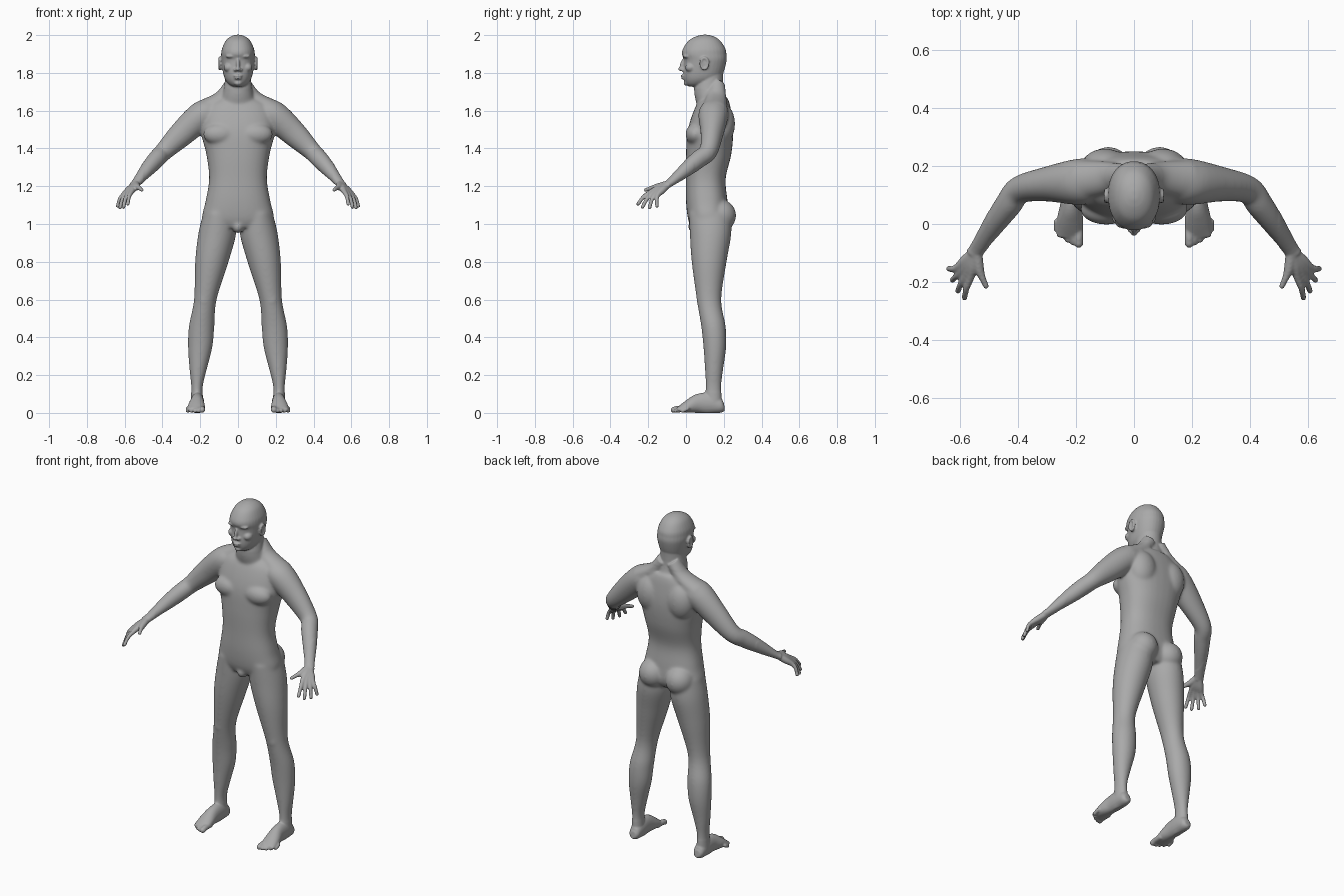
import bpy, bmesh, math
from mathutils import Vector, Matrix

if "Cube" in bpy.data.objects:
    bpy.data.objects.remove(bpy.data.objects["Cube"])

bm = bmesh.new()
BOTH, MIDDLE = (1, -1), (1,)


def resample(rows, steps=5):
    """Catmull-Rom interpolation of section rows."""
    smooth_rows = []
    last = len(rows) - 1
    for i in range(last):
        around = rows[max(i - 1, 0)], rows[i], rows[i + 1], rows[min(i + 2, last)]
        for k in range(steps):
            t = k / steps
            smooth_rows.append([
                b + t / 2 * (c - a + t * (2 * a - 5 * b + 4 * c - d + t * (3 * (b - c) + d - a)))
                for a, b, c, d in zip(*around)])
    return smooth_rows + [list(rows[-1])]


def loft(rows, sides=BOTH, upright=False, power=2, count=32):
    """Closed skin through rows of x, y, z, radius_u, radius_v."""
    rows = resample(rows)
    points = [Vector(row[:3]) for row in rows]
    for side in sides:
        rings = []
        for i, (centre, row) in enumerate(zip(points, rows)):
            u, v = Vector((1, 0, 0)), Vector((0, 1, 0))
            if not upright:
                along = points[min(i + 1, len(rows) - 1)] - points[max(i - 1, 0)]
                u = along.cross(Vector((0, 0, 1))).normalized()
                v = u.cross(along).normalized()
            ring = []
            for k in range(count):
                angle = math.tau * k / count
                c, s = math.cos(angle), math.sin(angle)
                co = centre + u * row[3] * math.copysign(abs(c) ** (2 / power), c)
                co += v * row[4] * math.copysign(abs(s) ** (2 / power), s)
                ring.append(bm.verts.new((co.x * side, co.y, co.z)))
            rings.append(ring)
        for low, high in zip(rings, rings[1:]):
            for k in range(count):
                n = (k + 1) % count
                bm.faces.new((low[k], low[n], high[n], high[k]))
        bm.faces.new(rings[0])
        bm.faces.new(rings[-1])


def column(rows, sides=BOTH, power=2):
    """Loft of level sections given as z, inside, outside, front, back."""
    sections = []
    for z, inside, outside, front, back in rows:
        sections.append(((inside + outside) / 2, (front + back) / 2, z,
                         (outside - inside) / 2, (back - front) / 2))
    loft(sections, sides, True, power)


def centred_column(rows, power):
    """Column on the middle line, given as z, half width, front, back."""
    column([(z, -half, half, front, back) for z, half, front, back in rows], MIDDLE, power)


def blob(centre, radii, sides=BOTH, tilt=0):
    """Ellipsoid, mirrored to both sides unless it lies on the middle line."""
    for side in sides:
        matrix = (Matrix.Diagonal((side, 1, 1, 1)) @ Matrix.Translation(centre)
                  @ Matrix.Rotation(tilt, 4, "X") @ Matrix.Diagonal((*radii, 1)))
        bmesh.ops.create_uvsphere(bm, u_segments=24, v_segments=16, radius=1, matrix=matrix)


def digit(path, radii):
    """Finger or toe with a rounded tip."""
    loft([(*point, radius, radius) for point, radius in zip(path, radii)], count=12)
    blob(path[-1], [radii[-1]] * 3)


# Torso
centred_column([(1.67, .1, .09, .22), (1.62, .17, .05, .235), (1.5, .197, .01, .25),
                (1.37, .168, 0, .24), (1.24, .153, 0, .21), (1.12, .172, 0, .22),
                (1.03, .19, .01, .225), (.98, .15, .03, .2)], 2.35)
chest_muscle = blob((.095, .05, 1.475), (.09, .053, .058))
shoulder_blade = blob((.1, .19, 1.53), (.085, .07, .11))
buttock = blob((.088, .18, 1.045), (.083, .086, .085))
groin = blob((0, .05, .985), (.03, .04, .035), MIDDLE)
# Sloping muscles from neck to shoulder
loft([(.03, .165, 1.74, .04, .04), (.09, .16, 1.665, .055, .04), (.19, .15, 1.6, .07, .055)])

# Legs
column([(1.06, .02, .183, .015, .235), (.95, .01, .21, .02, .24), (.8, .05, .227, .03, .215),
        (.6, .113, .233, .057, .187), (.46, .125, .26, .08, .21), (.35, .135, .265, .092, .213),
        (.23, .165, .257, .1, .197), (.14, .186, .248, .104, .187), (.06, .184, .25, .1, .19)])
kneecap = blob((.178, .085, .6), (.035, .03, .045))

# Feet
loft([(.215, .203, .035, .018, .02), (.215, .185, .035, .032, .036), (.215, .13, .05, .036, .055),
      (.216, .07, .05, .037, .052), (.22, .015, .035, .045, .036), (.222, -.045, .016, .045, .012)])
# Toes, the first one thickest
for i in range(5):
    x, y, r = .19 + .019 * i, .003 * i * i - .066, .011 if i else .016
    digit([(x, .01, .022), (x, y + .025, .022), (x, y, r)], (r, r, r))

# Arms
loft([(.13, .15, 1.6, .07, .06), (.19, .145, 1.575, .08, .077), (.3, .137, 1.475, .06, .068),
      (.393, .118, 1.384, .048, .05), (.43, .07, 1.345, .047, .048), (.47, .015, 1.3, .041, .042),
      (.535, -.08, 1.222, .028, .022), (.55, -.105, 1.205, .03, .02)])

# Fingers, fanned from the index to the little finger
wrist = Vector((.54, -.09, 1.215))
index_knuckle, little_knuckle = Vector((.562, -.182, 1.172)), Vector((.606, -.148, 1.155))
index_tip, little_tip = Vector((.583, -.254, 1.106)), Vector((.637, -.154, 1.095))
for i in range(4):
    knuckle = index_knuckle.lerp(little_knuckle, i / 3)
    tip = index_tip.lerp(little_tip, i / 3)
    if i in (1, 2):
        tip += (tip - knuckle) * .2
    bend = knuckle.lerp(tip, .5) + Vector((.004, -.004, .007))
    digit([wrist.lerp(knuckle, .1), wrist.lerp(knuckle, .6), knuckle, bend, tip],
          (.018, .019, .014, .011, .01))
thumb = [wrist, Vector((.534, -.15, 1.197)), Vector((.522, -.185, 1.19)), Vector((.509, -.214, 1.18))]
digit(thumb, (.018, .018, .012, .01))

# Neck
centred_column([(1.85, .06, .09, .2), (1.72, .075, .043, .198), (1.62, .1, .06, .23)], 2)
# Head
centred_column([(2.002, .012, .085, .115), (1.992, .04, .05, .15), (1.97, .065, .013, .182),
                (1.93, .084, -.015, .208), (1.9, .089, -.022, .214), (1.865, .089, -.01, .215),
                (1.8, .079, -.014, .198), (1.765, .068, -.011, .175), (1.74, .048, 0, .13),
                (1.728, .026, .015, .09)], 2.15)

# Face
brow = blob((.034, .004, 1.888), (.032, .02, .011))
eye = blob((.034, .015, 1.862), (.017, .015, .01))
cheek = blob((.05, .025, 1.828), (.026, .03, .024))
nose_bridge = blob((0, -.016, 1.845), (.01, .016, .036), MIDDLE, -.3)
nose_tip = blob((0, -.028, 1.82), (.013, .014, .011), MIDDLE)
nostril = blob((.014, -.016, 1.816), (.01, .013, .009))
upper_lip = blob((0, -.01, 1.785), (.024, .019, .007), MIDDLE)
lower_lip = blob((0, -.008, 1.771), (.021, .018, .007), MIDDLE)
chin = blob((0, .004, 1.746), (.022, .017, .014), MIDDLE)

# Ears: a rim of beads around a thin bowl
ear_bowl = blob((.09, .095, 1.85), (.009, .018, .03), BOTH, .2)
for k in range(16):
    angle = math.tau * k / 16
    blob((.098, .097 - .02 * math.cos(angle), 1.85 + .03 * math.sin(angle)), [.007] * 3)

# Fuse all parts into one skin
bmesh.ops.recalc_face_normals(bm, faces=bm.faces)
mesh = bpy.data.meshes.new("body")
bm.to_mesh(mesh)
bm.free()
body = bpy.data.objects.new("body", mesh)
bpy.context.collection.objects.link(body)
bpy.context.view_layer.objects.active = body
body.select_set(True)


def apply_modifier(kind, **settings):
    modifier = body.modifiers.new(kind.lower(), kind)
    for key, value in settings.items():
        setattr(modifier, key, value)
    bpy.ops.object.modifier_apply(modifier=modifier.name)


apply_modifier("REMESH", mode="VOXEL", voxel_size=.005)

# Soften trunk and limbs strongly, and the face, hands and feet lightly
soft = body.vertex_groups.new(name="trunk_and_limbs")
soft.add([v.index for v in body.data.vertices
          if .11 < v.co.z < 1.71 and abs(v.co.x) < .5], 1, "REPLACE")
apply_modifier("SMOOTH", factor=.5, iterations=40, vertex_group=soft.name)
apply_modifier("SMOOTH", factor=.5, iterations=4)

# Flat soles
for vertex in body.data.vertices:
    vertex.co.z = max(vertex.co.z, 0)
bpy.ops.object.shade_smooth()

skin_grey = bpy.data.materials.new("skin_grey")
skin_grey.use_nodes = True
colour = (.4, .4, .4, 1)
skin_grey.diffuse_color = colour
skin_grey.node_tree.nodes["Principled BSDF"].inputs["Base Color"].default_value = colour
body.data.materials.clear()
body.data.materials.append(skin_grey)
